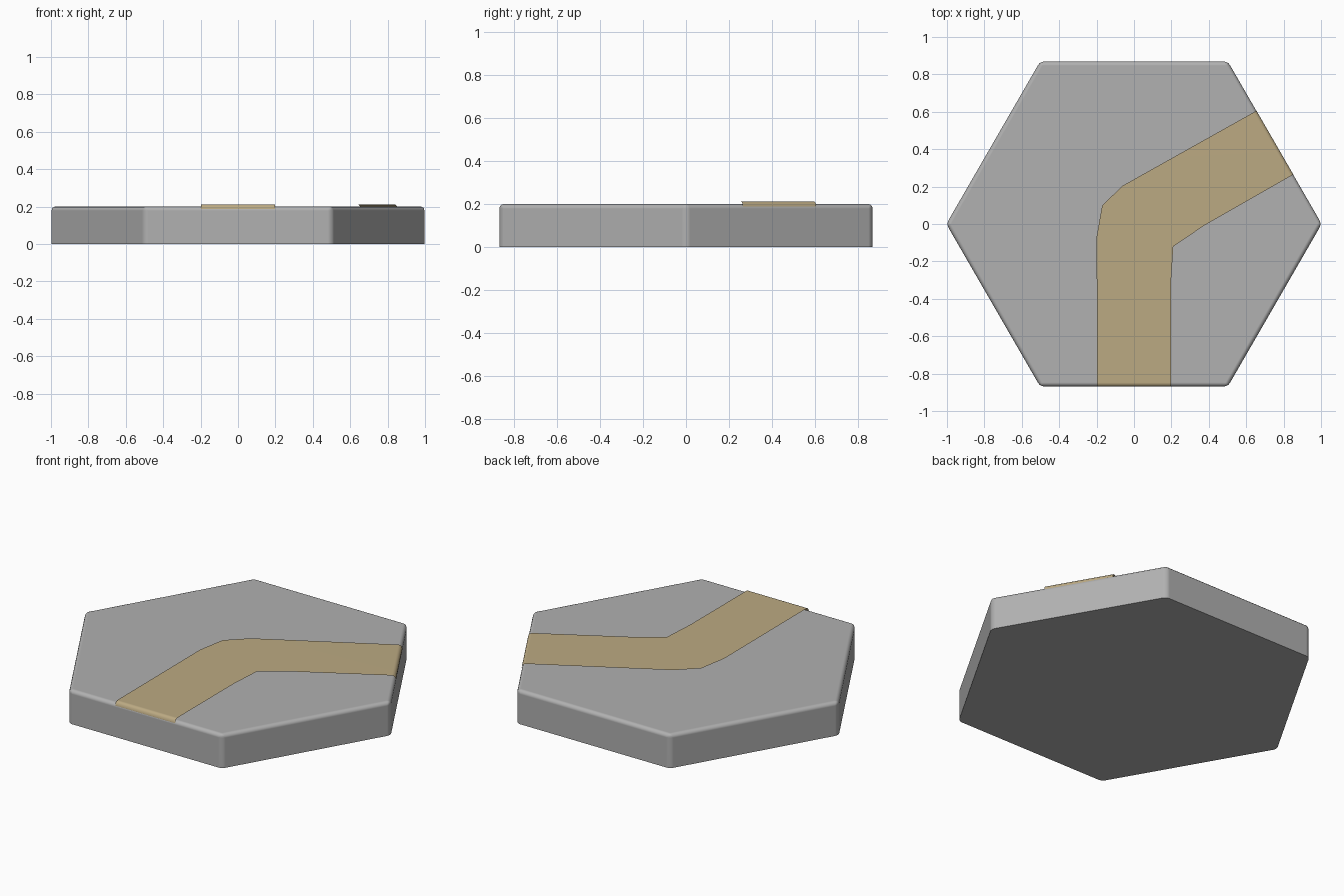
import bpy, bmesh
from math import cos, sin, pi, radians

if "Cube" in bpy.data.objects:
    bpy.data.objects.remove(bpy.data.objects["Cube"])

def prism(outline, z0, z1):
    """Extrude a counter-clockwise outline; returns bmesh, side faces and top vertices."""
    bm = bmesh.new()
    low = [bm.verts.new((x, y, z0)) for x, y in outline]
    top = [bm.verts.new((x, y, z1)) for x, y in outline]
    n = len(outline)
    base = bm.faces.new(low[::-1])
    bm.faces.new(top)
    sides = [bm.faces.new((low[i], low[(i + 1) % n], top[(i + 1) % n], top[i]))
             for i in range(n)]
    return bm, base, sides, top

def bevel(bm, edges, width, segments):
    bmesh.ops.bevel(bm, geom=edges, offset=width, offset_type='OFFSET',
                    segments=segments, profile=0.5, affect='EDGES')

def finish(bm, name, color):
    me = bpy.data.meshes.new(name)
    bm.to_mesh(me)
    bm.free()
    ob = bpy.data.objects.new(name, me)
    bpy.context.collection.objects.link(ob)
    bpy.ops.object.select_all(action='DESELECT')
    ob.select_set(True)
    bpy.context.view_layer.objects.active = ob
    bpy.ops.object.shade_smooth_by_angle(angle=radians(40))
    # Large faces stay evenly shaded, only the rounding blends
    wn = ob.modifiers.new("even_shading", 'WEIGHTED_NORMAL')
    wn.keep_sharp = True
    wn.weight = 100
    mat = bpy.data.materials.new(name + "_color")
    mat.diffuse_color = color
    mat.use_nodes = True
    mat.node_tree.nodes["Principled BSDF"].inputs["Base Color"].default_value = mat.diffuse_color
    me.materials.append(mat)
    return ob

# Hexagonal tile: rounded upright corners and top rim, sharp underside
R = 1.0035
hexagon = [(R * cos(i * pi / 3), R * sin(i * pi / 3)) for i in range(6)]
bm, base, sides, top = prism(hexagon, 0, 0.2)
edges = [e for e in bm.edges if not all(v.co.z < 0.01 for v in e.verts)]
bevel(bm, edges, 0.022, 3)
finish(bm, "hex_tile", (0.44, 0.44, 0.44, 1))

# Bent path from the front side to the upper right side
a, h = 0.870, 0.197
n, t = (cos(pi / 6), sin(pi / 6)), (-sin(pi / 6), cos(pi / 6))
end = [(a * n[0] + s * t[0], a * n[1] + s * t[1]) for s in (-h, h)]
path = [(-h, -a), (h, -a), (0.197, -0.32), (0.21, -0.12), (0.38, -0.005),
        end[0], end[1], (-0.06, 0.205), (-0.17, 0.10), (-0.2, -0.07)]
bm, base, sides, top = prism(path, 0.187, 0.212)
# Open sheet: keep only the top and the two ends folded over the rim
spare = [base] + [f for i, f in enumerate(sides) if i not in (0, 5)]
bmesh.ops.delete(bm, geom=spare, context='FACES')
edges = [bm.edges.get((top[0], top[1])), bm.edges.get((top[5], top[6]))]
bevel(bm, edges, 0.022, 3)
finish(bm, "path", (0.50, 0.40, 0.225, 1))
